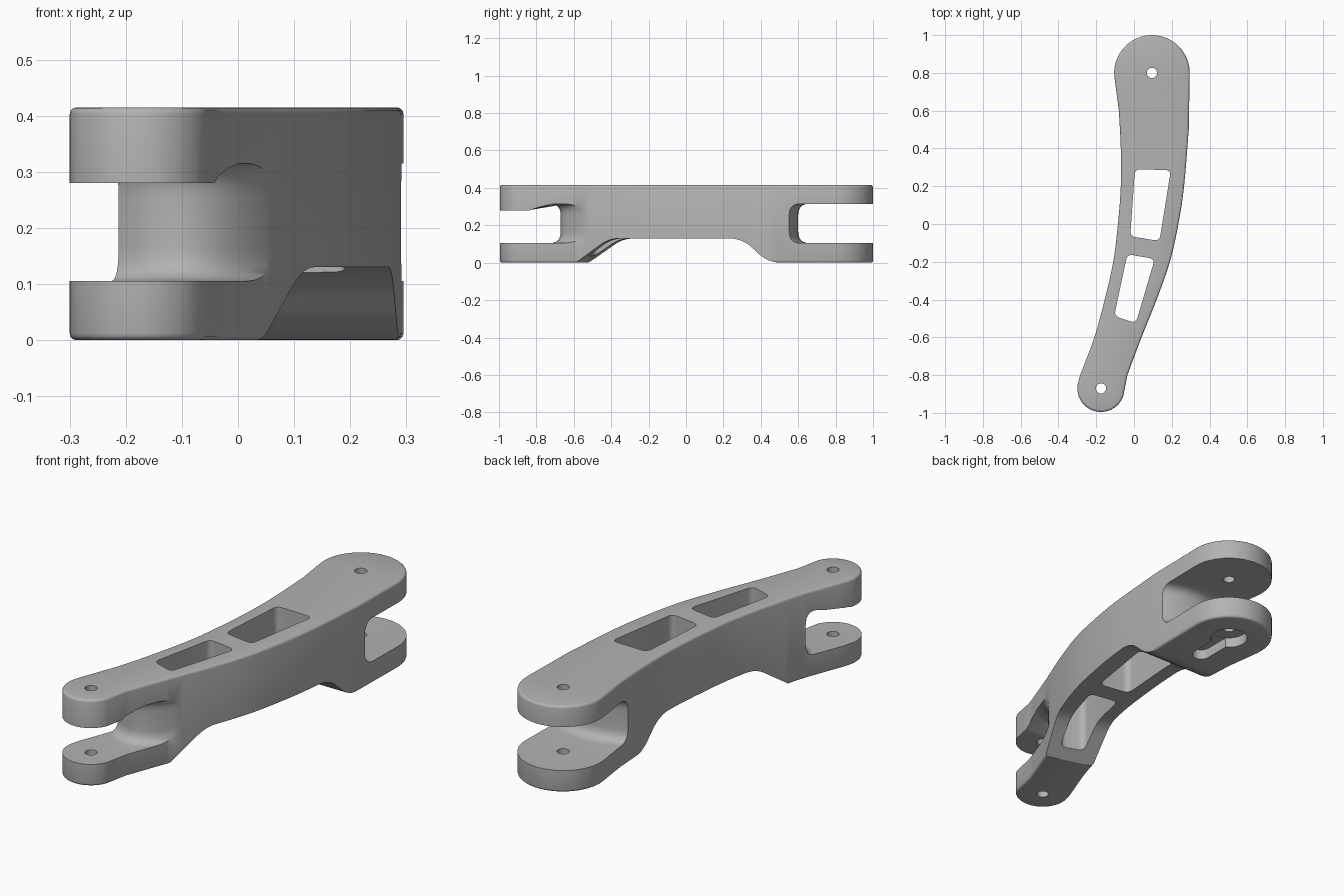
import bpy, bmesh, math
from mathutils import Vector

if "Cube" in bpy.data.objects:
    bpy.data.objects.remove(bpy.data.objects["Cube"])

TOP = 0.415
BACK_PIN, FRONT_PIN = (0.095, 0.8), (-0.175, -0.87)

metal = bpy.data.materials.new("light_grey")
metal.use_nodes = True
grey = (0.45, 0.45, 0.45, 1)
metal.diffuse_color = grey
metal.node_tree.nodes["Principled BSDF"].inputs["Base Color"].default_value = grey


def arc(centre, r, a0, a1, n=24):
    angles = [math.radians(a0 + (a1 - a0) * i / n) for i in range(n + 1)]
    return [(centre[0] + r * math.cos(a), centre[1] + r * math.sin(a)) for a in angles]


def smooth_path(pts, n=5):
    """Catmull-Rom curve through the inner points."""
    p = [Vector(q) for q in pts]
    p = [2 * p[0] - p[1]] + p + [2 * p[-1] - p[-2]]
    out = []
    for a, b, c, d in zip(p, p[1:], p[2:], p[3:]):
        for i in range(n):
            t = i / n
            out.append(tuple(b + (c - a) * t / 2 + (2 * a - 5 * b + 4 * c - d) * t * t / 2
                             + (3 * b - a - 3 * c + d) * t ** 3 / 2))
    return out + [tuple(p[-2])]


def rounded(corners, n=6):
    """Polygon from (u, v, radius) corners, each corner blended by a curve."""
    out = []
    for i, (u, v, r) in enumerate(corners):
        p = Vector((u, v))
        a = Vector(corners[i - 1][:2])
        b = Vector(corners[(i + 1) % len(corners)][:2])
        if r == 0:
            out.append((u, v))
            continue
        a, b = p + (a - p).normalized() * r, p + (b - p).normalized() * r
        for k in range(n + 1):
            t = k / n
            out.append(tuple(a * (1 - t) ** 2 + p * (2 * t * (1 - t) * 0.8 + 0.1 * 4 * t * (1 - t))
                             + b * t ** 2))
    return out


def prism(name, pts, lo, hi, place=lambda u, v, w: (u, v, w), steps=1):
    """Extrude a closed profile from lo to hi, mapped into space by place."""
    bm = bmesh.new()
    rings = []
    for s in range(steps + 1):
        w = lo + (hi - lo) * s / steps
        rings.append([bm.verts.new(place(u, v, w)) for u, v in pts])
    for r0, r1 in zip(rings, rings[1:]):
        for i in range(len(pts)):
            j = (i + 1) % len(pts)
            bm.faces.new((r0[i], r0[j], r1[j], r1[i]))
    bm.faces.new(rings[0][::-1])
    bm.faces.new(rings[-1])
    bmesh.ops.recalc_face_normals(bm, faces=bm.faces)
    if steps > 1:
        bmesh.ops.triangulate(bm, faces=bm.faces)
    mesh = bpy.data.meshes.new(name)
    bm.to_mesh(mesh)
    bm.free()
    obj = bpy.data.objects.new(name, mesh)
    bpy.context.collection.objects.link(obj)
    return obj


# Curved arm outline: rounded ends joined by two sweeping edges
right_edge = [(0.29, 0.5), (0.265, 0.2), (0.235, 0), (0.19, -0.2), (0.12, -0.4), (0.04, -0.6), (-0.035, -0.8)]
left_edge = [(-0.285, -0.8), (-0.21, -0.6), (-0.155, -0.4), (-0.11, -0.2), (-0.085, 0), (-0.07, 0.2),
             (-0.07, 0.4), (-0.08, 0.6)]
outline = (arc(BACK_PIN, 0.2, 186, 0) + smooth_path(right_edge)
           + arc(FRONT_PIN, 0.125, -20, -200) + smooth_path(left_edge))
arm = prism("link_arm", outline, 0, TOP)
arm.data.materials.append(metal)

# Softened rims on the top and bottom
bm = bmesh.new()
bm.from_mesh(arm.data)
rims = [e for e in bm.edges if abs(e.verts[0].co.z - e.verts[1].co.z) < 0.001]
bmesh.ops.bevel(bm, geom=rims, offset=0.012, segments=3, profile=0.5, affect='EDGES')
bm.to_mesh(arm.data)
bm.free()

cutters = []

# Lightening windows through the middle
for name, quad in (("rear_window", [(0.005, 0.29), (0.195, 0.285), (0.135, -0.09), (-0.02, -0.065)]),
                   ("front_window", [(-0.035, -0.16), (0.11, -0.185), (0.01, -0.525), (-0.105, -0.487)])):
    cutters.append(prism(name, rounded([(x, y, 0.03) for x, y in quad]), -0.1, 0.6))


# Fork slots, with end walls that bow outwards across the width
def bowed(centre_x, inner, amount):
    def place(y, z, x):
        near = abs(y - inner) < 0.2
        shift = amount * ((x - centre_x) / 0.12) ** 2 if near else 0
        return (x, y + shift, z)
    return place


rear_slot = rounded([(1.2, 0.105, 0), (1.2, 0.315, 0), (0.6, 0.315, 0.06), (0.6, 0.105, 0.06)])
front_slot = rounded([(-1.2, 0.105, 0), (-0.67, 0.105, 0.06), (-0.67, 0.315, 0.06),
                      (-0.76, 0.315, 0.01), (-0.83, 0.28, 0.01), (-1.2, 0.28, 0)])
cutters.append(prism("rear_fork_slot", rear_slot, -0.25, 0.45, bowed(0.105, 0.6, -0.02), 16))
cutters.append(prism("front_fork_slot", front_slot, -0.4, 0.2, bowed(-0.1, -0.62, 0.07), 16))

# Raised underside between the two lower fork plates, front ramp square to the arm
belly = rounded([(-0.8, -0.13, 0), (-0.6, 0, 0.04), (-0.4, 0.13, 0.06), (0.3, 0.13, 0.07),
                 (0.44, 0, 0.07), (0.6, 0, 0), (0.6, -0.13, 0)])
cutters.append(prism("belly_relief", belly, -0.5, 0.6,
                     lambda y, z, x: (x, y - 0.3 * (x - 0.08) if y < 0 else y, z)))

# Pin holes and the keyed recess beneath the rear plate
for name, pin in (("rear_pin_hole", BACK_PIN), ("front_pin_hole", FRONT_PIN)):
    cutters.append(prism(name, arc(pin, 0.027, 0, 345, 23), -0.1, 0.6))
px, py = BACK_PIN
cutters.append(prism("recess_hub", arc(BACK_PIN, 0.085, 0, 345, 23), -0.1, 0.05))
cutters.append(prism("recess_key", arc((px, py + 0.03), 0.042, 0, 180, 10)
                     + arc((px, py - 0.2), 0.042, 180, 360, 10), -0.1, 0.049))

bpy.context.view_layer.objects.active = arm
arm.select_set(True)
for c in cutters:
    mod = arm.modifiers.new(c.name, 'BOOLEAN')
    mod.operation, mod.solver, mod.object = 'DIFFERENCE', 'EXACT', c
    bpy.ops.object.modifier_apply(modifier=mod.name)
    bpy.data.objects.remove(c)

bpy.ops.object.shade_smooth_by_angle(angle=math.radians(32))
